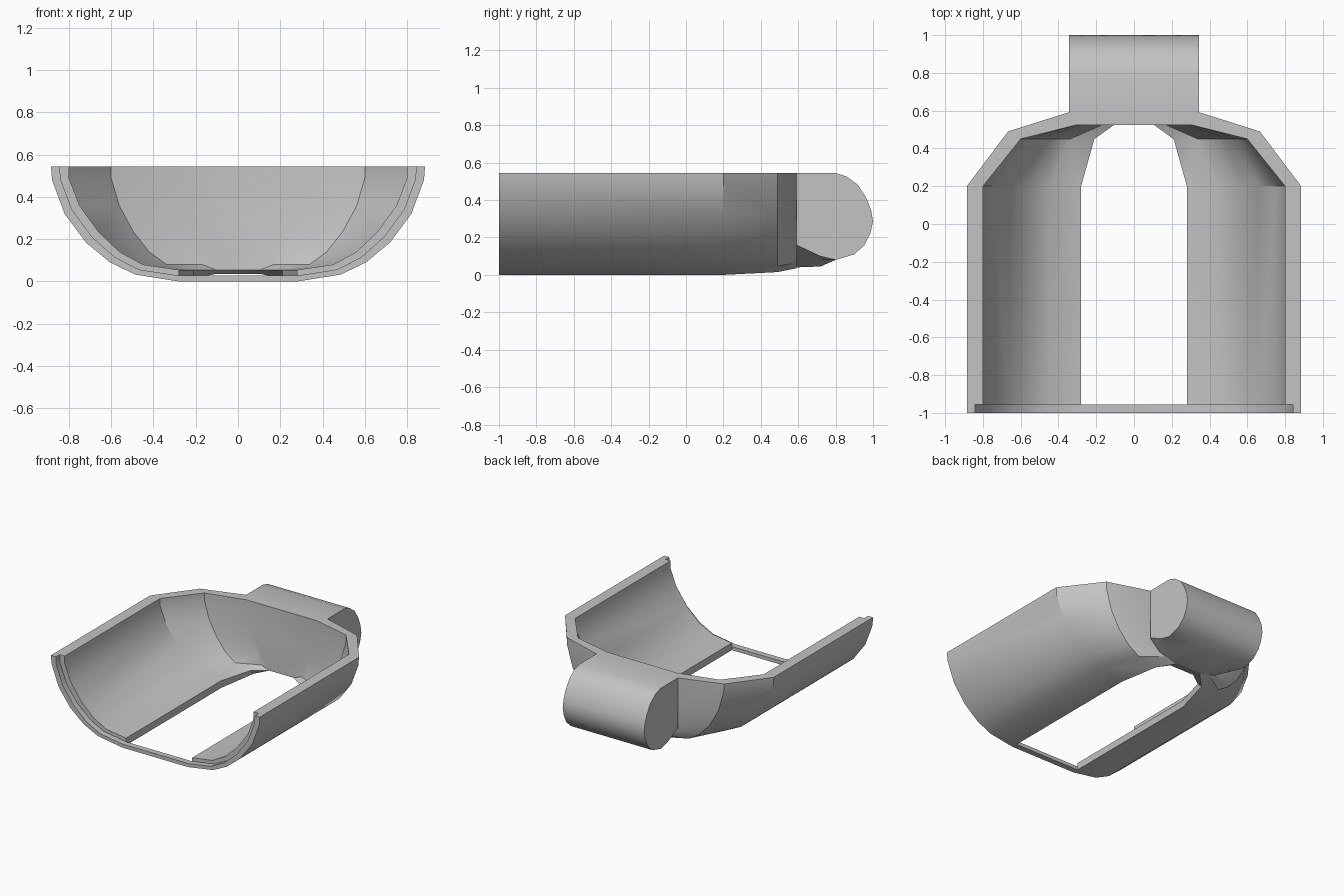
import bpy
import bmesh
import math

cube = bpy.data.objects.get("Cube")
if cube:
    bpy.data.objects.remove(cube, do_unlink=True)

grey = bpy.data.materials.new("plain grey")
grey.use_nodes = True
grey.diffuse_color = (0.55, 0.55, 0.55, 1)
grey.node_tree.nodes["Principled BSDF"].inputs["Base Color"].default_value = (0.55, 0.55, 0.55, 1)

TOP = 0.545
# Half sections, from the rim down to the floor opening
OUTER = [(0.885, TOP), (0.88, 0.48), (0.82, 0.32), (0.72, 0.185), (0.605, 0.09), (0.487, 0.033), (0.28, 0)]
INNER = [(0.80, TOP), (0.80, 0.49), (0.75, 0.36), (0.66, 0.235), (0.56, 0.14), (0.45, 0.08), (0.28, 0.055)]
MIDDLE = [((a + c) / 2, (b + d) / 2) for (a, b), (c, d) in zip(OUTER, INNER)]


def finish(bm, name, angle=30):
    """Turn the bmesh into a shaded, coloured object."""
    bmesh.ops.recalc_face_normals(bm, faces=bm.faces)
    mesh = bpy.data.meshes.new(name)
    bm.to_mesh(mesh)
    bm.free()
    mesh.materials.append(grey)
    obj = bpy.data.objects.new(name, mesh)
    bpy.context.collection.objects.link(obj)
    bpy.ops.object.select_all(action="DESELECT")
    obj.select_set(True)
    bpy.context.view_layer.objects.active = obj
    bpy.ops.object.shade_smooth_by_angle(angle=math.radians(angle))


def section(bm, half, y, side, scale=1, lift=0):
    """One row of vertices along a half section, squeezed in x and raised at the floor."""
    return [bm.verts.new((side * x * scale, y, z + lift * (1 - z / TOP))) for x, z in half]


def bridge(bm, a, b, closed=True):
    n = len(a)
    for i in range(n if closed else n - 1):
        j = (i + 1) % n
        bm.faces.new((a[i], a[j], b[j], b[i]))


# Half-round shell with a tapered back end and an open floor
bm = bmesh.new()
# outer y, outer scale, outer lift, inner y, inner scale
stations = [(-0.955, 1, 0, -0.955, 1), (0.2, 1, 0, 0.2, 1),
            (0.49, 0.753, 0.015, 0.45, 0.75), (0.59, 0.395, 0.035, 0.525, 0.375)]
ends = []
for side in (1, -1):
    loops = []
    for yo, so, lift, yi, si in stations:
        outer = section(bm, OUTER, yo, side, so, lift)
        inner = section(bm, INNER, yi, side, si)
        loops.append(outer + inner[::-1])
    for a, b in zip(loops, loops[1:]):
        bridge(bm, a, b)
    bridge(bm, outer_front := loops[0][:len(OUTER)], loops[0][len(OUTER):][::-1], False)
    ends.append((outer, inner))
# Back wall joining the two sides
(lo, li), (ro, ri) = ends
bm.faces.new(li + ri[::-1])
bm.faces.new(lo + ro[::-1])
for k in (0, -1):
    bm.faces.new((lo[k], ro[k], ri[k], li[k]))
finish(bm, "shell")

# Thin stepped lip running right across the front
bm = bmesh.new()
loops = []
for y in (-1, -0.955):
    o, m = [section(bm, p, y, 1) + section(bm, p, y, -1)[::-1] for p in (OUTER, MIDDLE)]
    loops.append(o + m[::-1])
    bridge(bm, o, m, False)
bridge(bm, *loops)
finish(bm, "front_lip")

# Rounded neck at the back, with its lower front corners raised at the sides
NECK = [(0.59, TOP), (0.8, TOP), (0.86, 0.525), (0.92, 0.48), (0.965, 0.41), (0.99, 0.345), (1, 0.285),
        (0.985, 0.22), (0.955, 0.16), (0.9, 0.11), (0.8, 0.08), (0.72, 0.045), (0.59, 0.035)]
bm = bmesh.new()
rows = []
for x, low in ((-0.345, 0.16), (-0.26, 0.08), (-0.13, 0.04), (0.13, 0.04), (0.26, 0.08), (0.345, 0.16)):
    rows.append([bm.verts.new((x, y, z if y > 0.75 or z > 0.5 else
                               max(z, low + (0.08 - low) * (y - 0.59) / 0.17 if low > 0.08 else low)))
                 for y, z in NECK])
for a, b in zip(rows, rows[1:]):
    bridge(bm, a, b)
bm.faces.new(rows[0])
bm.faces.new(rows[-1])
finish(bm, "neck", 40)
